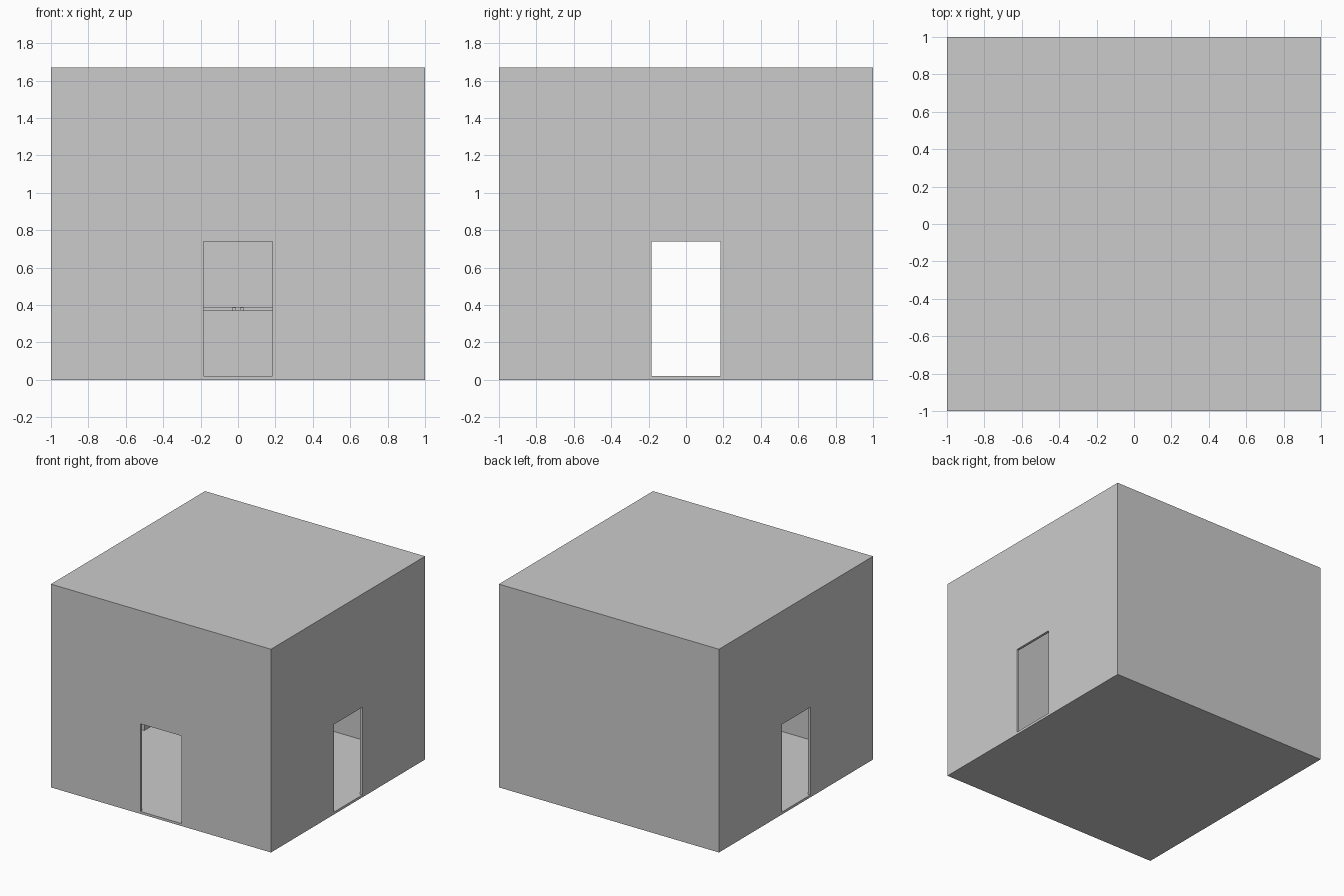
import bpy, math

if "Cube" in bpy.data.objects:
    bpy.data.objects.remove(bpy.data.objects["Cube"])

H = 1.67             # total height
T = 0.02             # wall, floor and roof thickness
DW, DH = 0.37, 0.72  # doorway width and height
ZC = T + DH / 2      # middle height of the doorways


def box(name, size, centre):
    bpy.ops.mesh.primitive_cube_add(size=1, location=centre)
    ob = bpy.context.object
    ob.name = name
    ob.scale = size
    bpy.ops.object.transform_apply(location=False, rotation=False, scale=True)
    return ob


def cut(target, cutter):
    mod = target.modifiers.new("cut", "BOOLEAN")
    mod.operation = "DIFFERENCE"
    mod.solver = "EXACT"
    mod.object = cutter
    bpy.context.view_layer.objects.active = target
    bpy.ops.object.modifier_apply(modifier=mod.name)
    bpy.data.objects.remove(cutter)


# Hollow room shell
room = box("room_shell", (2, 2, H), (0, 0, H / 2))
cut(room, box("interior_cutter", (2 - 2 * T, 2 - 2 * T, H - 2 * T), (0, 0, H / 2)))

# Open doorways: one through both side walls, one in the front
cut(room, box("side_door_cutter", (3, DW, DH), (0, 0, ZC)))
cut(room, box("front_door_cutter", (DW, 0.2, DH), (0, -1, ZC)))

# Closed double door on the inside of the back wall
box("back_door", (DW, T, DH), (0, 1 - 1.5 * T, ZC))

# Bar across the door
box("door_bar", (DW + 0.03, T, T), (0, 1 - 2.5 * T, ZC))

# Pair of knobs
for side, x in (("left", -0.022), ("right", 0.022)):
    bpy.ops.mesh.primitive_cylinder_add(vertices=8, radius=0.011, depth=0.03,
                                        location=(x, 1 - 3.5 * T, ZC - 0.002),
                                        rotation=(math.pi / 2, 0, 0))
    bpy.context.object.name = side + "_door_knob"
